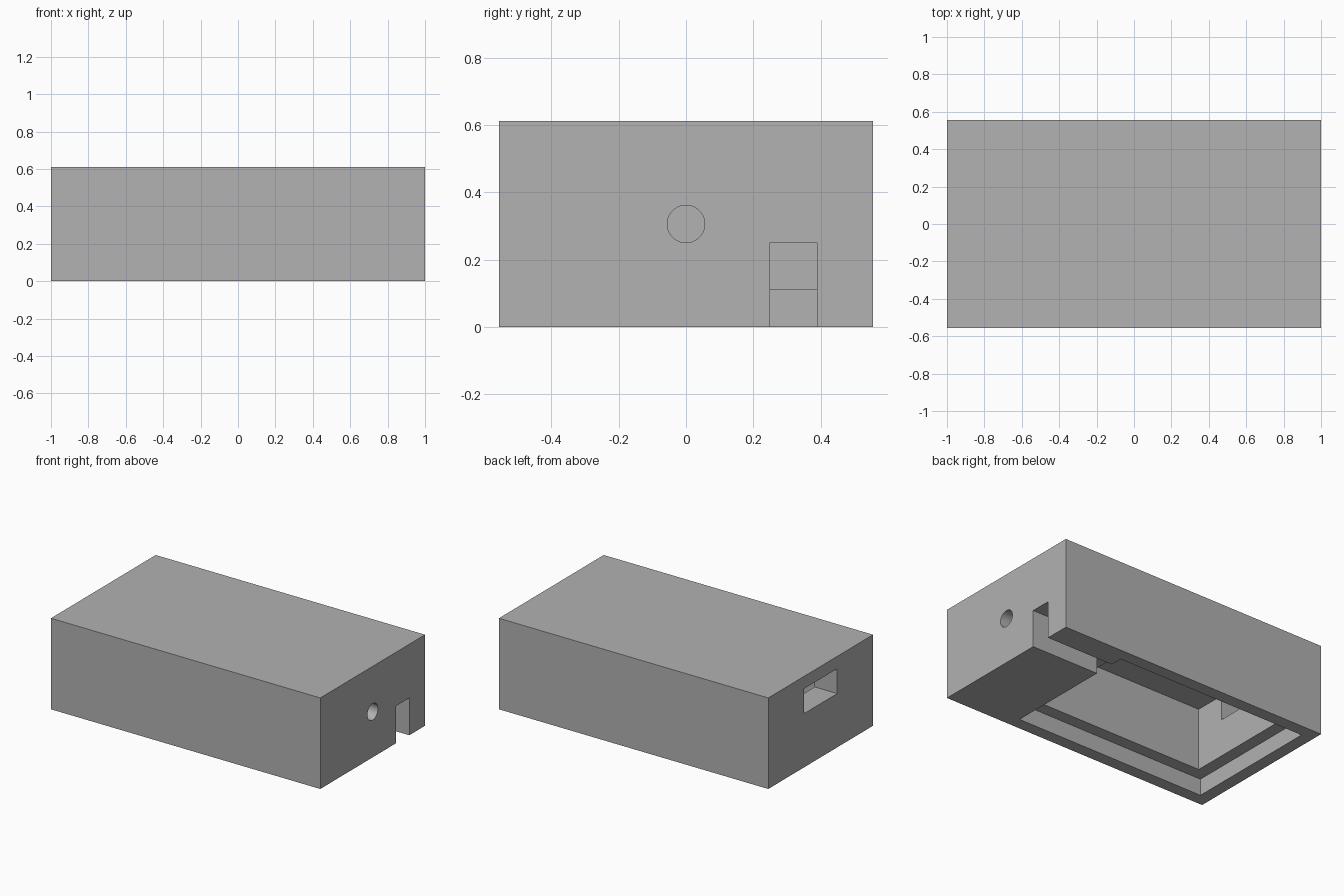
import bpy, math

cube = bpy.data.objects.get("Cube")
if cube:
    bpy.data.objects.remove(cube, do_unlink=True)

MM = 2 / 72  # one design millimetre in model units

grey = bpy.data.materials.new("plain_grey")
grey.use_nodes = True
colour = (0.445, 0.445, 0.445, 1)
grey.diffuse_color = colour
grey.node_tree.nodes["Principled BSDF"].inputs["Base Color"].default_value = colour


def block(name, x, y, z):
    """Box spanning three (low, high) ranges in millimetres."""
    spans = (x, y, z)
    bpy.ops.mesh.primitive_cube_add(size=1, location=[(a + b) / 2 * MM for a, b in spans])
    ob = bpy.context.object
    ob.name = name
    ob.scale = [(b - a) * MM for a, b in spans]
    bpy.ops.object.transform_apply(location=True, rotation=True, scale=True)
    return ob


def rod(name, radius, x, z):
    """Cylinder along x."""
    bpy.ops.mesh.primitive_cylinder_add(
        vertices=64, radius=radius * MM, depth=(x[1] - x[0]) * MM,
        location=(sum(x) / 2 * MM, 0, z * MM), rotation=(0, math.pi / 2, 0))
    ob = bpy.context.object
    ob.name = name
    bpy.ops.object.transform_apply(location=True, rotation=True, scale=True)
    return ob


# Solid case, open underneath once cut
case = block("case_shell", (-36, 36), (-20, 20), (0, 22))
case.data.materials.append(grey)

cutters = [
    block("lid_recess", (-33, 18), (-17, 17), (-2, 4)),
    block("main_cavity", (-30, 15), (-14, 14), (2, 19)),
    block("cable_notch", (13, 38), (9, 14), (-2, 9)),
    block("end_window", (-38, -28), (-6.3, 6.3), (13, 19)),
    rod("round_hole", 2, (12, 38), 11),
]

# Cut each opening, then discard its cutter
for cutter in cutters:
    cutter.hide_render = True
    bpy.context.view_layer.objects.active = case
    mod = case.modifiers.new(cutter.name, "BOOLEAN")
    mod.operation = "DIFFERENCE"
    mod.solver = "EXACT"
    mod.object = cutter
    bpy.ops.object.modifier_apply(modifier=mod.name)
    bpy.data.objects.remove(cutter, do_unlink=True)

# One colour throughout, round hole smooth and box edges sharp
case.data.materials.clear()
case.data.materials.append(grey)
for face in case.data.polygons:
    face.material_index = 0
bpy.ops.object.select_all(action="DESELECT")
case.select_set(True)
bpy.context.view_layer.objects.active = case
bpy.ops.object.shade_smooth_by_angle(angle=math.radians(30))
